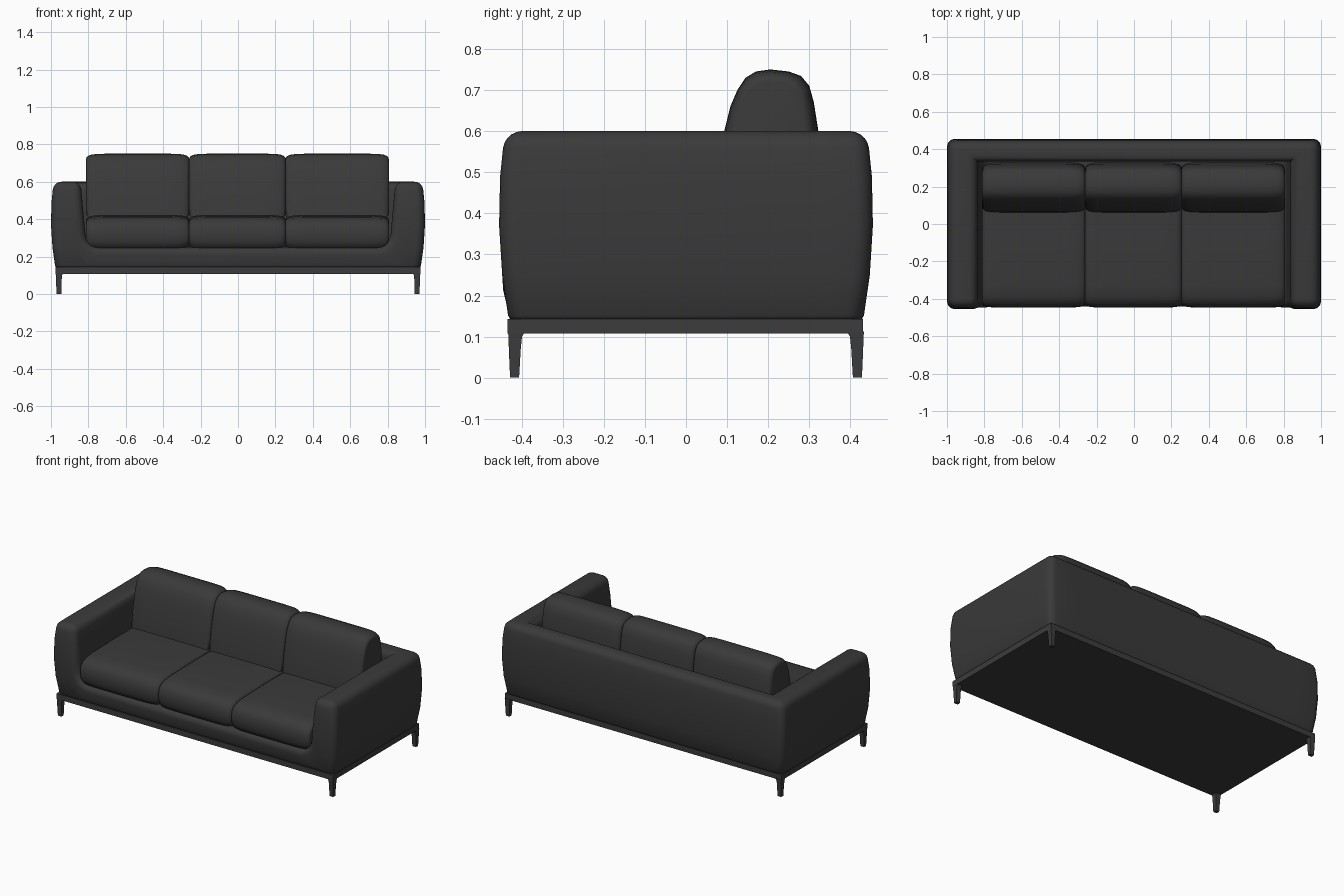
import bpy, bmesh, math
from mathutils import Vector

if "Cube" in bpy.data.objects:
    bpy.data.objects.remove(bpy.data.objects["Cube"], do_unlink=True)


def material(name, grey):
    m = bpy.data.materials.new(name)
    m.use_nodes = True
    colour = (grey, grey, grey, 1)
    m.diffuse_color = colour
    bsdf = m.node_tree.nodes["Principled BSDF"]
    bsdf.inputs["Base Color"].default_value = colour
    bsdf.inputs["Roughness"].default_value = 0.8
    return m


fabric = material("charcoal upholstery", 0.042)
metal = material("dark frame", 0.045)


def finish(bm, name, mat, angle=40):
    bmesh.ops.recalc_face_normals(bm, faces=bm.faces)
    me = bpy.data.meshes.new(name)
    bm.to_mesh(me)
    bm.free()
    ob = bpy.data.objects.new(name, me)
    bpy.context.collection.objects.link(ob)
    me.materials.append(mat)
    bpy.ops.object.select_all(action='DESELECT')
    ob.select_set(True)
    bpy.context.view_layer.objects.active = ob
    bpy.ops.object.shade_smooth_by_angle(angle=math.radians(angle))
    return ob


# Sofa body: arms, back and floor as one skin around filled cells
def build_body():
    xs, ys = [-1, -0.81, 0.81, 1], [-0.455, 0.335, 0.455]
    zs = [0.14, 0.25, 0.37, 0.49, 0.6]
    size = [len(xs) - 1, len(ys) - 1, len(zs) - 1]

    def filled(c):
        inside = all(0 <= c[a] < size[a] for a in range(3))
        return inside and not (c[0] == 1 and c[1] == 0 and c[2] > 0)

    def place(i, j, k):
        x, y, z = xs[i], ys[j], zs[k]
        bulge = 0.35 * (z - 0.4) ** 2
        if i in (0, size[0]):
            x -= math.copysign(bulge, x)
        elif z > 0.25:
            x += math.copysign(0.09 * (z - 0.25), x)
        if j in (0, size[1]):
            y -= math.copysign(bulge, y)
        return x, y, z

    bm = bmesh.new()
    verts = {}

    def vert(key):
        if key not in verts:
            verts[key] = bm.verts.new(place(*key))
        return verts[key]

    cells = [(i, j, k) for i in range(size[0]) for j in range(size[1])
             for k in range(size[2]) if filled((i, j, k))]
    for c in cells:
        for axis in range(3):
            for side in (0, 1):
                n = list(c)
                n[axis] += 2 * side - 1
                if filled(n):
                    continue
                ring = []
                for u, v in ((0, 0), (1, 0), (1, 1), (0, 1)):
                    p = list(c)
                    p[axis] += side
                    p[(axis + 1) % 3] += u
                    p[(axis + 2) % 3] += v
                    ring.append(vert(tuple(p)))
                bm.faces.new(ring)
    bmesh.ops.recalc_face_normals(bm, faces=bm.faces)

    def bevel(edges, offset, segments):
        bmesh.ops.bevel(bm, geom=edges, offset=offset, segments=segments,
                        profile=0.5, affect='EDGES', clamp_overlap=False)

    def at_height(e, z):
        return all(abs(v.co.z - z) < 0.002 for v in e.verts)

    # Wide fillet where the floor meets the arms
    bevel([e for e in bm.edges if at_height(e, 0.25)
           and e.calc_face_angle_signed() < -0.5
           and abs(e.verts[0].co.x - e.verts[1].co.x) < 0.01], 0.07, 5)
    # Soft outer edges, then a tighter bottom edge
    bevel([e for e in bm.edges if e.calc_face_angle_signed() > 0.5
           and not at_height(e, 0.14)], 0.042, 5)
    bevel([e for e in bm.edges if at_height(e, 0.14)
           and e.calc_face_angle_signed() > 0.5], 0.012, 2)
    finish(bm, "sofa_body", fabric)


build_body()


# Cushions: a side profile lofted along x, shrinking toward both ends
def cushion(name, profile, x0, x1, shrink_y, shrink_z):
    bm = bmesh.new()
    cy = (min(p[0] for p in profile) + max(p[0] for p in profile)) / 2
    cz = (min(p[1] for p in profile) + max(p[1] for p in profile)) / 2
    half = [0.3, 0.6, 0.8, 0.9, 0.95, 0.98, 0.995, 1]
    rings = []
    for u in [-h for h in reversed(half)] + [0] + half:
        drop = 1 - math.sqrt(max(0, 1 - abs(u) ** 10))
        x = (x0 + x1) / 2 + u * (x1 - x0) / 2
        rings.append([bm.verts.new((x, cy + (y - cy) * (1 - shrink_y * drop),
                                    cz + (z - cz) * (1 - shrink_z * drop)))
                      for y, z in profile])
    count = len(profile)
    for a, b in zip(rings, rings[1:]):
        for i in range(count):
            j = (i + 1) % count
            bm.faces.new((a[i], a[j], b[j], b[i]))
    bm.faces.new(rings[0])
    bm.faces.new(rings[-1])
    finish(bm, name, fabric, 50)


seat_profile = [(0.25, 0.235), (-0.40, 0.235), (-0.43, 0.25), (-0.444, 0.28),
                (-0.447, 0.32), (-0.442, 0.36), (-0.425, 0.39),
                (-0.39, 0.408), (-0.33, 0.416), (-0.1, 0.422), (0.25, 0.422)]
back_profile = [(0.33, 0.40), (0.06, 0.40), (0.065, 0.45), (0.078, 0.53),
                (0.093, 0.60), (0.108, 0.66), (0.125, 0.70), (0.145, 0.73),
                (0.17, 0.745), (0.205, 0.75), (0.25, 0.745), (0.28, 0.734),
                (0.3, 0.71), (0.311, 0.67), (0.322, 0.60)]
spans = {"right": (-0.812, -0.261), "middle": (-0.261, 0.254), "left": (0.254, 0.806)}
for side, (x0, x1) in spans.items():
    cushion("seat_cushion_" + side, seat_profile, x0, x1, 0.06, 0.28)
    cushion("back_cushion_" + side, back_profile, x0, x1, 0.25, 0.16)


# Base plate and legs
def prism(name, sections):
    """Stack of rectangles (x0, x1, y0, y1, z) joined into a solid."""
    bm = bmesh.new()
    rings = [[bm.verts.new(Vector(p)) for p in
              ((x0, y0, z), (x1, y0, z), (x1, y1, z), (x0, y1, z))]
             for x0, x1, y0, y1, z in sections]
    for a, b in zip(rings, rings[1:]):
        for i in range(4):
            j = (i + 1) % 4
            bm.faces.new((a[i], a[j], b[j], b[i]))
    bm.faces.new(rings[0])
    bm.faces.new(rings[-1])
    finish(bm, name, metal, 30)


prism("base_frame", [(-0.975, 0.975, -0.434, 0.43, z) for z in (0.108, 0.143)])
for sx, side in ((-1, "right"), (1, "left")):
    for sy, end in ((-1, "front"), (1, "back")):
        prism(f"leg_{end}_{side}", [
            (sx * inner_x, sx * outer, sy * inner_y, sy * (outer - 0.542), z)
            for inner_x, outer, inner_y, z in (
                (0.945, 0.970, 0.406, 0), (0.943, 0.973, 0.402, 0.07),
                (0.941, 0.974, 0.399, 0.1), (0.932, 0.975, 0.391, 0.112))])
